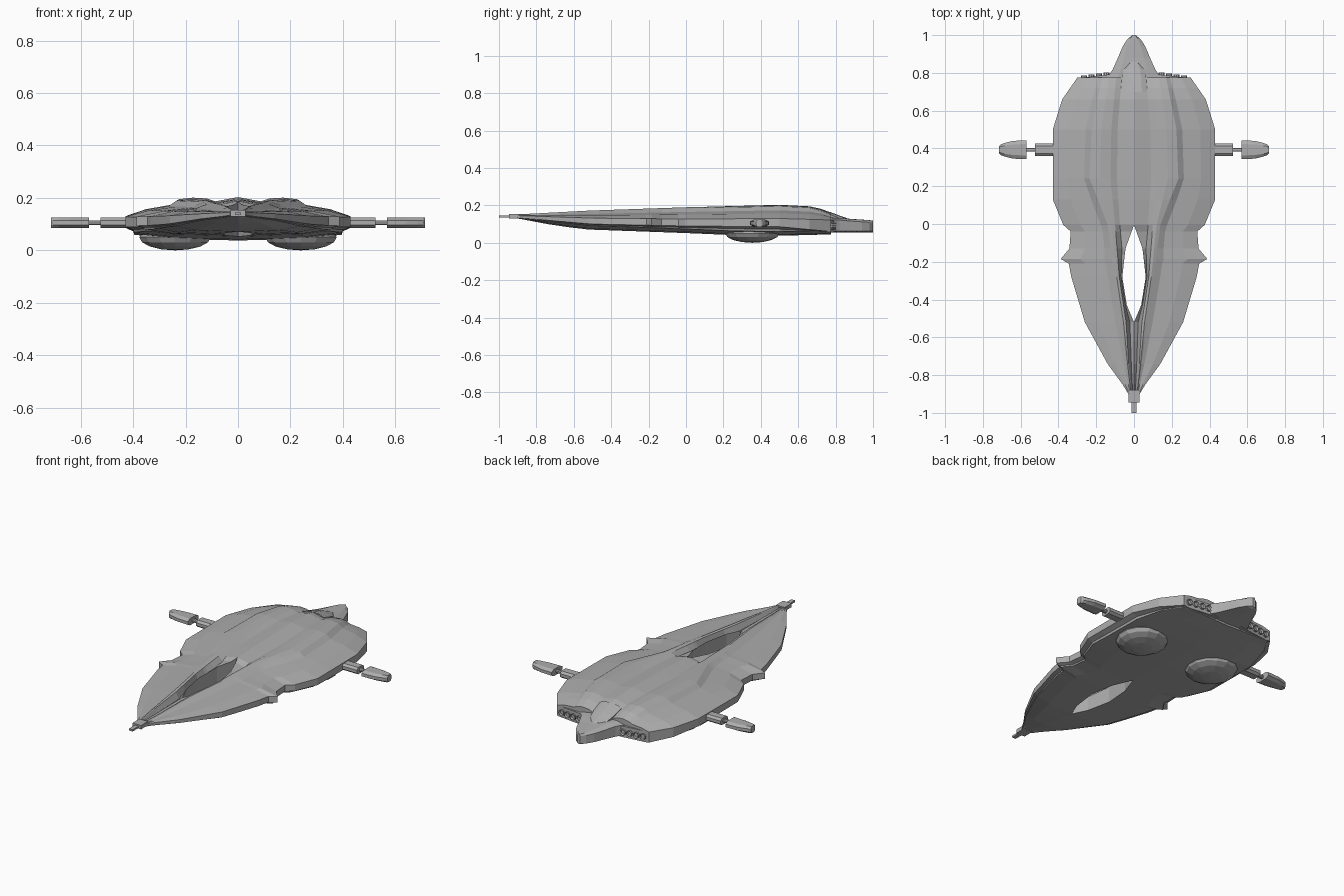
import bpy, bmesh, math
from mathutils import Matrix, Vector

cube = bpy.data.objects.get("Cube")
if cube:
    bpy.data.objects.remove(cube, do_unlink=True)

grey = bpy.data.materials.new("hull grey")
grey.use_nodes = True
COL = (0.42, 0.42, 0.42, 1)
grey.diffuse_color = COL
grey.node_tree.nodes["Principled BSDF"].inputs["Base Color"].default_value = COL


def finish(name, bm, mirror=True):
    """Turn a bmesh into a named object, mirrored over x = 0."""
    bmesh.ops.remove_doubles(bm, verts=bm.verts, dist=0.0004)
    bmesh.ops.recalc_face_normals(bm, faces=bm.faces)
    mesh = bpy.data.meshes.new(name)
    bm.to_mesh(mesh)
    bm.free()
    mesh.materials.append(grey)
    ob = bpy.data.objects.new(name, mesh)
    bpy.context.collection.objects.link(ob)
    if mirror:
        mod = ob.modifiers.new("mirror", 'MIRROR')
        mod.use_clip = True
        mod.merge_threshold = 0.0005
    return ob


def at(points, y):
    """Piecewise linear lookup of a value along the length."""
    if y <= points[0][0]:
        return points[0][1]
    for (a, va), (b, vb) in zip(points, points[1:]):
        if y <= b:
            return va + (vb - va) * (y - a) / (b - a)
    return points[-1][1]


def loft(bm, sections, skip=lambda a, b: False, caps=True):
    """Join closed sections; skip tells which closing strips stay open."""
    rows = [[bm.verts.new(p) for p in s] for s in sections]
    n = len(rows[0])
    for a, b in zip(rows, rows[1:]):
        for i in range(n):
            j = (i + 1) % n
            if j == 0 and skip(a, b):
                continue
            bm.faces.new((a[i], a[j], b[j], b[i]))
    if caps:
        bm.faces.new(rows[0])
        bm.faces.new(rows[-1])


# Hull curves along y: half widths
HOLE = [(-.52, 0), (-.43, .038), (-.28, .062), (-.13, .045), (-.005, 0)]
GROOVE = [(-.9, .006), (-.8, .012), (-.52, .022), (-.43, .045), (-.28, .068),
          (-.13, .064), (0, .075), (.24, .09), (.5, .087), (.72, .07), (.775, .065)]
RIDGE = [(-.9, .012), (-.8, .024), (-.52, .042), (-.28, .078), (0, .1),
         (.24, .125), (.5, .12), (.72, .1), (.775, .095)]
SHOULDER = [(-.9, .018), (-.52, .07), (-.28, .105), (0, .14), (.24, .235), (.5, .225), (.775, .17)]
RIM = [(-.9, .03), (-.85, .06), (-.74, .14), (-.52, .26), (-.27, .335), (-.21, .345),
       (-.185, .388), (-.13, .342), (-.04, .335), (0, .38), (.13, .43), (.5, .43),
       (.66, .38), (.775, .3)]
# Hull curves along y: heights
TOP = [(-.9, .152), (-.52, .172), (0, .19), (.5, .201), (.66, .193), (.72, .178), (.775, .155)]
FLOOR = [(-.9, .148), (-.8, .148), (-.52, .148), (-.28, .155), (-.04, .175), (0, .19),
         (.5, .203), (.66, .195), (.72, .182), (.775, .162)]
RIM_TOP = [(-.9, .145), (-.5, .132), (0, .127), (.5, .13), (.775, .122)]
RIM_LOW = [(-.9, .134), (-.5, .1), (0, .09), (.5, .086), (.775, .06)]
BELLY = [(-.9, .13), (-.74, .1), (-.55, .072), (0, .052), (.4, .035), (.775, .045)]


def hull_section(y):
    c, g, r, s, w = (at(t, y) for t in (HOLE, GROOVE, RIDGE, SHOULDER, RIM))
    top, floor, rt, rl, belly = (at(t, y) for t in (TOP, FLOOR, RIM_TOP, RIM_LOW, BELLY))
    g, r = max(g, c + .005), max(r, c + .012)
    foot = s + (w - s) * .15
    mid = foot + (w - foot) * .55
    low = min(rl - .004, belly + .022)
    pts = [(c, floor), (g, min(floor, top) - .014), (r, top - .003), ((r + s) / 2, top), (s, top - .006),
           (foot, top - .3 * (top - rt) - .006), (mid, rt + .38 * (top - rt)), (w, rt), (w, rl),
           (w * .93, (rl + low) / 2), (w * .92, low), (w * .6 + c * .4, belly + .006), (c, belly)]
    return [(x, y, z) for x, z in pts]


STATIONS = [-.9, -.85, -.74, -.62, -.52, -.43, -.28, -.21, -.185, -.13, -.04, -.005,
            .13, .24, .5, .66, .72, .775]
bm = bmesh.new()
loft(bm, [hull_section(y) for y in STATIONS],
     skip=lambda a, b: a[0].co.x < 1e-5 and b[0].co.x < 1e-5)
finish("hull", bm)

# Tail: pointed slab with sloping shoulders
TAIL = [(.71, .19, .128), (.77, .145, .135), (.82, .112, .134), (.88, .085, .128),
        (.94, .06, .124), (.98, .034, .121), (1.0, .008, .118)]
bm = bmesh.new()
loft(bm, [[(0, y, z), (w * .62, y, z - .001), (w, y, z - .012), (w, y, .062), (0, y, .056)]
          for y, w, z in TAIL], skip=lambda a, b: True)
finish("tail", bm)

# Rounded end of the spine, running down on to the tail
SPINE = [(.7, .07, .187), (.775, .064, .163), (.82, .054, .146), (.85, .038, .136), (.862, .012, .13)]
bm = bmesh.new()
loft(bm, [[(0, y, z), (w * .6, y, z - .003), (w, y, z - .014), (w, y, .11), (0, y, .11)]
          for y, w, z in SPINE], skip=lambda a, b: True)
finish("spine_end", bm)

# Engine block closing the back of the hull
bm = bmesh.new()
loft(bm, [[(x, .74, .056), (x, y, .056), (x, y, .12), (x, .74, .12)]
          for x, y in ((.08, .795), (.12, .793), (.292, .772))])
finish("engine_block", bm)

# Engine nozzles: short cups facing back
bm = bmesh.new()
for i in range(4):
    x, y = .145 + .04 * i, .794 - .005 * i
    place = Matrix.Translation((x, y - .005, .088)) @ Matrix.Rotation(-math.pi / 2, 4, 'X')
    new = bmesh.ops.create_cone(bm, cap_ends=True, segments=10, radius1=.018, radius2=.017,
                                depth=.024, matrix=place)["verts"]
    cap = max({f for v in new for f in v.link_faces}, key=lambda f: f.calc_center_median().y)
    bmesh.ops.inset_region(bm, faces=[cap], thickness=.005)
    bmesh.ops.translate(bm, verts=cap.verts, vec=(0, -.018, 0))
finish("engine_nozzles", bm)

# Shallow domes under the hull
bm = bmesh.new()
bmesh.ops.create_uvsphere(bm, u_segments=14, v_segments=8, radius=1,
                          matrix=Matrix.Translation((.24, .355, .05)) @ Matrix.Diagonal((.14, .145, .05, 1)))
finish("belly_domes", bm)


def bar(bm, profile, cy, cz, half_z):
    """Eight-sided bar along x from (x, half width) pairs."""
    ring = [(1, .45), (.6, 1), (-.6, 1), (-1, .45), (-1, -.45), (-.6, -1), (.6, -1), (1, -.45)]
    loft(bm, [[(x, cy + a * hw, cz + b * half_z) for a, b in ring] for x, hw in profile])


# Side arms, thin rods and outboard pods
for name, profile, hz in (
        ("side_arms", [(.38, .034), (.525, .034)], .02),
        ("side_rods", [(.5, .01), (.59, .01)], .009),
        ("side_pods", [(.568, .05), (.64, .047), (.685, .036), (.706, .028), (.714, .018)], .02)):
    bm = bmesh.new()
    bar(bm, profile, .393, .105, hz)
    finish(name, bm)

# Nose block and probe
for name, y0, y1, hw, z0, z1 in (("nose_block", -.945, -.88, .028, .13, .153),
                                 ("nose_probe", -1.0, -.93, .012, .134, .145)):
    bm = bmesh.new()
    bmesh.ops.create_cube(bm, size=1, matrix=Matrix.Translation((0, (y0 + y1) / 2, (z0 + z1) / 2))
                          @ Matrix.Diagonal((hw * 2, y1 - y0, z1 - z0, 1)))
    finish(name, bm, mirror=False)
